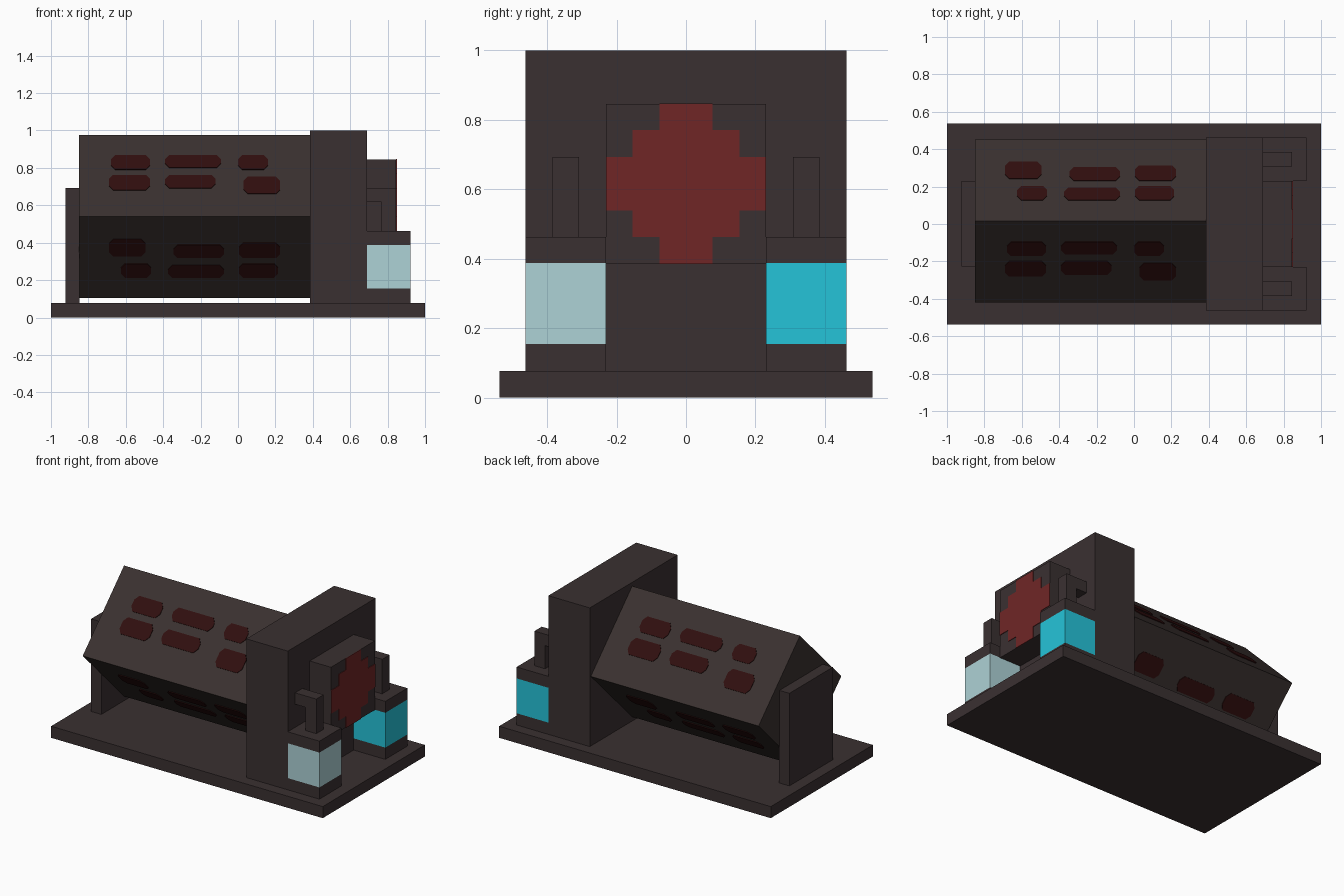
import bpy, bmesh, math
from mathutils import Matrix, Vector

if "Cube" in bpy.data.objects:
    bpy.data.objects.remove(bpy.data.objects["Cube"])


def material(name, r, g, b):
    lin = lambda c: ((c / 255 + 0.055) / 1.055) ** 2.4 if c > 10 else c / 255 / 12.92
    m = bpy.data.materials.new(name)
    m.diffuse_color = (lin(r), lin(g), lin(b), 1)
    m.use_nodes = True
    m.node_tree.nodes["Principled BSDF"].inputs["Base Color"].default_value = m.diffuse_color
    return m


STONE = material("dark stone", 58, 48, 49)
DRUM = material("drum stone", 58, 49, 47)
RED = material("emblem red", 112, 38, 38)
MAROON = material("dark red paint", 48, 14, 14)
PALE = material("pale blue", 174, 210, 214)
CYAN = material("cyan", 37, 196, 217)


def finish(name, bm, *mats):
    bmesh.ops.recalc_face_normals(bm, faces=bm.faces)
    me = bpy.data.meshes.new(name)
    bm.to_mesh(me)
    bm.free()
    for m in mats:
        me.materials.append(m)
    ob = bpy.data.objects.new(name, me)
    bpy.context.collection.objects.link(ob)
    return ob


def box_bm(x0, x1, y0, y1, z0, z1):
    bm = bmesh.new()
    mat = Matrix.Translation(((x0 + x1) / 2, (y0 + y1) / 2, (z0 + z1) / 2)) \
        @ Matrix.Diagonal((x1 - x0, y1 - y0, z1 - z0, 1))
    bmesh.ops.create_cube(bm, size=1, matrix=mat)
    return bm


def box(name, *dims):
    return finish(name, box_bm(*dims), STONE)


def prism(bm, points, offset):
    """Extrude a flat outline along an offset vector."""
    face = bm.faces.new([bm.verts.new(p) for p in points])
    ext = bmesh.ops.extrude_face_region(bm, geom=[face])["geom"]
    bmesh.ops.translate(bm, vec=offset, verts=[v for v in ext if isinstance(v, bmesh.types.BMVert)])


U = 0.077  # the model's grid step

# Base, gearbox slab and the post carrying the far end of the drum
box("base", -1, 1, -0.537, 0.537, 0, U)
box("main_slab", 0.385, 0.69, -0.462, 0.462, U, 1.0)
box("end_post", -0.923, -0.848, -0.226, 0.231, U, 0.693)
box("emblem_panel", 0.69, 0.846, -0.231, 0.231, 0.386, 0.846)

# Stepped red emblem, a thin plate on the panel
half = []
for w, z0, z1 in ((1, 5, 6), (2, 6, 7), (3, 7, 9), (2, 9, 10), (1, 10, 11)):
    half += [(w * U, z0 * U), (w * U, z1 * U)]
outline = half + [(-y, z) for y, z in reversed(half)]
bm = bmesh.new()
prism(bm, [(0.846, y, z) for y, z in outline], (0.004, 0, 0))
finish("red_emblem", bm, RED)

# Square drum turned on its corner
C = Vector((-0.2325, 0.016, 0.54))
R = 0.435
bm = bmesh.new()
prism(bm, [(-0.85, C.y + R * math.cos(i * math.pi / 2), C.z + R * math.sin(i * math.pi / 2))
           for i in range(4)], (1.235, 0, 0))
finish("drum", bm, DRUM)

# Rounded painted dashes, repeated on the four drum faces (x range, height range)
DASHES = ((-0.68, -0.47, 0.79, 0.865), (-0.69, -0.47, 0.68, 0.76),
          (-0.39, -0.09, 0.80, 0.865), (-0.39, -0.12, 0.69, 0.76),
          (0.0, 0.16, 0.79, 0.865), (0.03, 0.225, 0.66, 0.75))
NORMAL = Vector((0, -1, 1)).normalized()
turns = [Matrix.Identity(4)] + [Matrix.Rotation(math.pi, 4, a) for a in "XYZ"]
for n, turn in enumerate(turns):
    bm = bmesh.new()
    for x0, x1, z0, z1 in DASHES:
        cx, cz, hx, hz, k = (x0 + x1) / 2, (z0 + z1) / 2, (x1 - x0) / 2, (z1 - z0) / 2, 0.022
        pts = []
        for sx, sz in ((1, 1), (-1, 1), (-1, -1), (1, -1)):
            pair = [(sx * hx, sz * (hz - k)), (sx * (hx - k), sz * hz)]
            pts += pair if sx * sz > 0 else pair[::-1]
        # the height on the face also sets the depth, as the face slopes 45 degrees
        prism(bm, [(cx + x - C.x, (cz + z - C.z) - R, cz + z - C.z) for x, z in pts], NORMAL * 0.004)
    bmesh.ops.transform(bm, matrix=Matrix.Translation(C) @ turn, verts=bm.verts)
    finish(f"painted_dashes_{n + 1}", bm, MAROON)

# Banded corner blocks, each with a bent pipe leading back into the slab
for side, label, colour in ((-1, "front", PALE), (1, "back", CYAN)):
    ya, yb = sorted((side * 0.231, side * 0.462))
    bm = box_bm(0.69, 0.923, ya, yb, U, 0.463)
    for z in (0.155, 0.387):
        bmesh.ops.bisect_plane(bm, geom=bm.verts[:] + bm.edges[:] + bm.faces[:],
                               plane_co=(0, 0, z), plane_no=(0, 0, 1))
    for f in bm.faces:
        f.material_index = int(0.155 < f.calc_center_median().z < 0.387)
    finish(f"{label}_corner_block", bm, STONE, colour)

    ya, yb = sorted((side * 0.308, side * 0.385))
    bm = bmesh.new()
    prism(bm, [(x, ya, z) for x, z in ((0.768, 0.463), (0.846, 0.463), (0.846, 0.693),
                                       (0.69, 0.693), (0.69, 0.617), (0.768, 0.617))], (0, yb - ya, 0))
    finish(f"{label}_pipe", bm, STONE)
